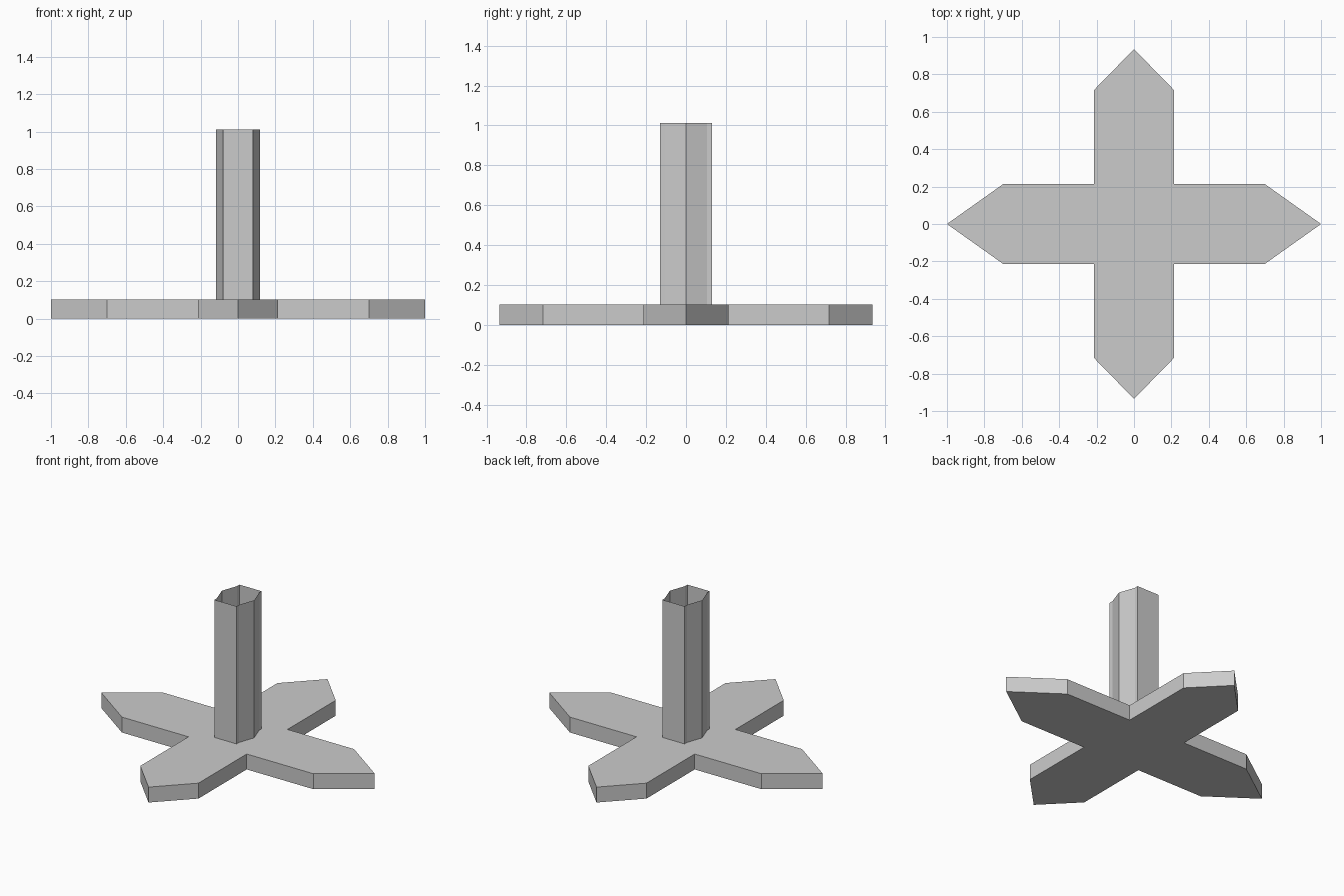
import bpy
import bmesh

cube = bpy.data.objects.get("Cube")
if cube:
    bpy.data.objects.remove(cube, do_unlink=True)

grey = bpy.data.materials.new("light_grey")
grey.use_nodes = True
colour = (0.6, 0.6, 0.6, 1)
grey.diffuse_color = colour
grey.node_tree.nodes["Principled BSDF"].inputs["Base Color"].default_value = colour


def mirror_quarter(quarter):
    """Complete an outline from its +x +y quarter, counter-clockwise."""
    half = quarter + [(-x, y) for x, y in reversed(quarter) if x > 0]
    return half + [(-x, -y) for x, y in half[1:-1]] + (
        [(-x, -y) for x, y in half[:1]] if quarter[0][1] > 0 else []) \
        if quarter[0][1] > 0 else half + [(x, -y) for x, y in reversed(half[1:-1])]


def prism(name, outline, bottom, top, capped):
    """Raise an outline into flat walls, with caps if wanted."""
    bm = bmesh.new()
    low = [bm.verts.new((x, y, bottom)) for x, y in outline]
    high = [bm.verts.new((x, y, top)) for x, y in outline]
    count = len(outline)
    for i in range(count):
        j = (i + 1) % count
        bm.faces.new((low[i], low[j], high[j], high[i]))
    if capped:
        bm.faces.new(list(reversed(low)))
        bm.faces.new(high)
    mesh = bpy.data.meshes.new(name)
    bm.to_mesh(mesh)
    bm.free()
    mesh.materials.append(grey)
    obj = bpy.data.objects.new(name, mesh)
    bpy.context.collection.objects.link(obj)
    return obj


# Cross-shaped foot with pointed arms
arm = 0.213
foot = [(1.0, 0), (0.7, arm), (arm, arm), (arm, 0.717), (0, 0.935)]
prism("cross_base", mirror_quarter(foot), 0, 0.102, True)

# Hollow open-topped post
post = [(0.118, 0), (0.081, 0.105), (0.081, 0.131)]
prism("hollow_post", mirror_quarter(post), 0.102, 1.012, False)
